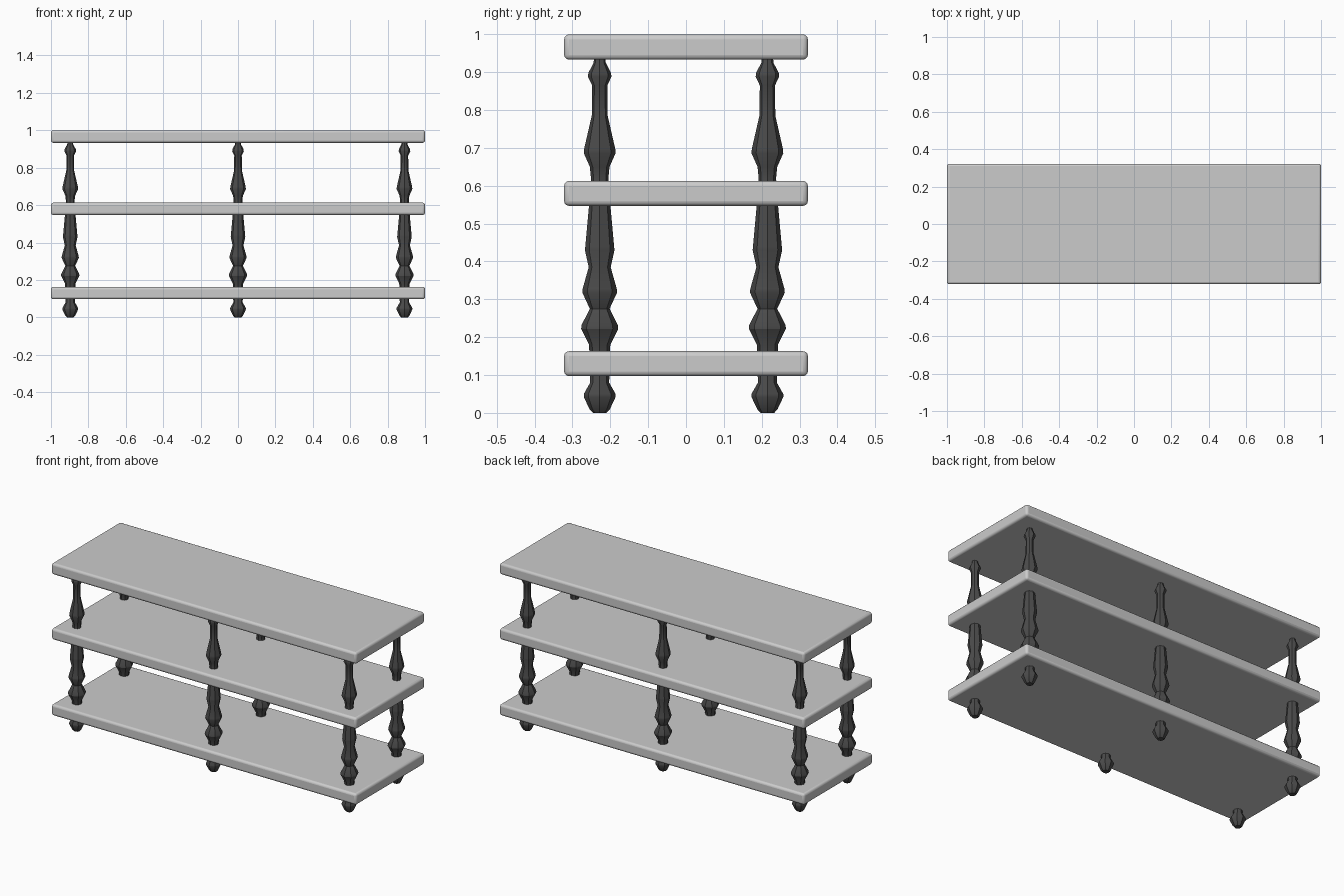
import bpy, bmesh
from math import cos, sin, pi

if "Cube" in bpy.data.objects:
    bpy.data.objects.remove(bpy.data.objects["Cube"])

SIDES = 8
# turned leg profile: (radius, height)
PROFILE = [(0.018, 0.0), (0.027, 0.01), (0.042, 0.042), (0.042, 0.05), (0.025, 0.08),
           (0.028, 0.18), (0.049, 0.222), (0.048, 0.232), (0.026, 0.275), (0.046, 0.318),
           (0.045, 0.328), (0.029, 0.385), (0.039, 0.43), (0.038, 0.44), (0.028, 0.55),
           (0.023, 0.62), (0.026, 0.65), (0.042, 0.686), (0.041, 0.698), (0.021, 0.785),
           (0.020, 0.865), (0.031, 0.888), (0.030, 0.898), (0.016, 0.925), (0.015, 0.94)]

dark = bpy.data.materials.new("dark_wood")
dark.diffuse_color = (0.07, 0.07, 0.07, 1)
dark.use_nodes = True
dark.node_tree.nodes["Principled BSDF"].inputs["Base Color"].default_value = dark.diffuse_color


def shade(obj):
    bpy.ops.object.select_all(action='DESELECT')
    obj.select_set(True)
    bpy.context.view_layer.objects.active = obj
    bpy.ops.object.shade_smooth_by_angle()


def shelf(name, z0, z1):
    bpy.ops.mesh.primitive_cube_add(size=1, location=(0, 0, (z0 + z1) / 2))
    obj = bpy.context.object
    obj.name = name
    obj.dimensions = (2.0, 0.644, z1 - z0)
    bpy.ops.object.transform_apply(location=False, rotation=False, scale=True)
    bevel = obj.modifiers.new("rounded_edges", 'BEVEL')
    bevel.width = 0.013
    bevel.segments = 3
    shade(obj)


def leg_mesh():
    bm = bmesh.new()
    rings = [[bm.verts.new((r * cos(2 * pi * i / SIDES), r * sin(2 * pi * i / SIDES), z))
              for i in range(SIDES)] for r, z in PROFILE]
    for a, b in zip(rings, rings[1:]):
        for i in range(SIDES):
            j = (i + 1) % SIDES
            bm.faces.new((a[i], a[j], b[j], b[i]))
    bm.faces.new(rings[0][::-1])
    bm.faces.new(rings[-1])
    mesh = bpy.data.meshes.new("turned_leg")
    bm.to_mesh(mesh)
    bm.free()
    mesh.materials.append(dark)
    return mesh


# three shelves
shelf("bottom_shelf", 0.097, 0.163)
shelf("middle_shelf", 0.547, 0.613)
shelf("top_shelf", 0.933, 1.0)

# six turned legs running through the shelves
mesh = leg_mesh()
for row, y in (("front", -0.228), ("back", 0.215)):
    for side, x in (("left", -0.897), ("middle", 0.0), ("right", 0.89)):
        leg = bpy.data.objects.new(f"{row}_{side}_leg", mesh.copy())
        leg.location = (x, y, 0)
        bpy.context.collection.objects.link(leg)
        shade(leg)
